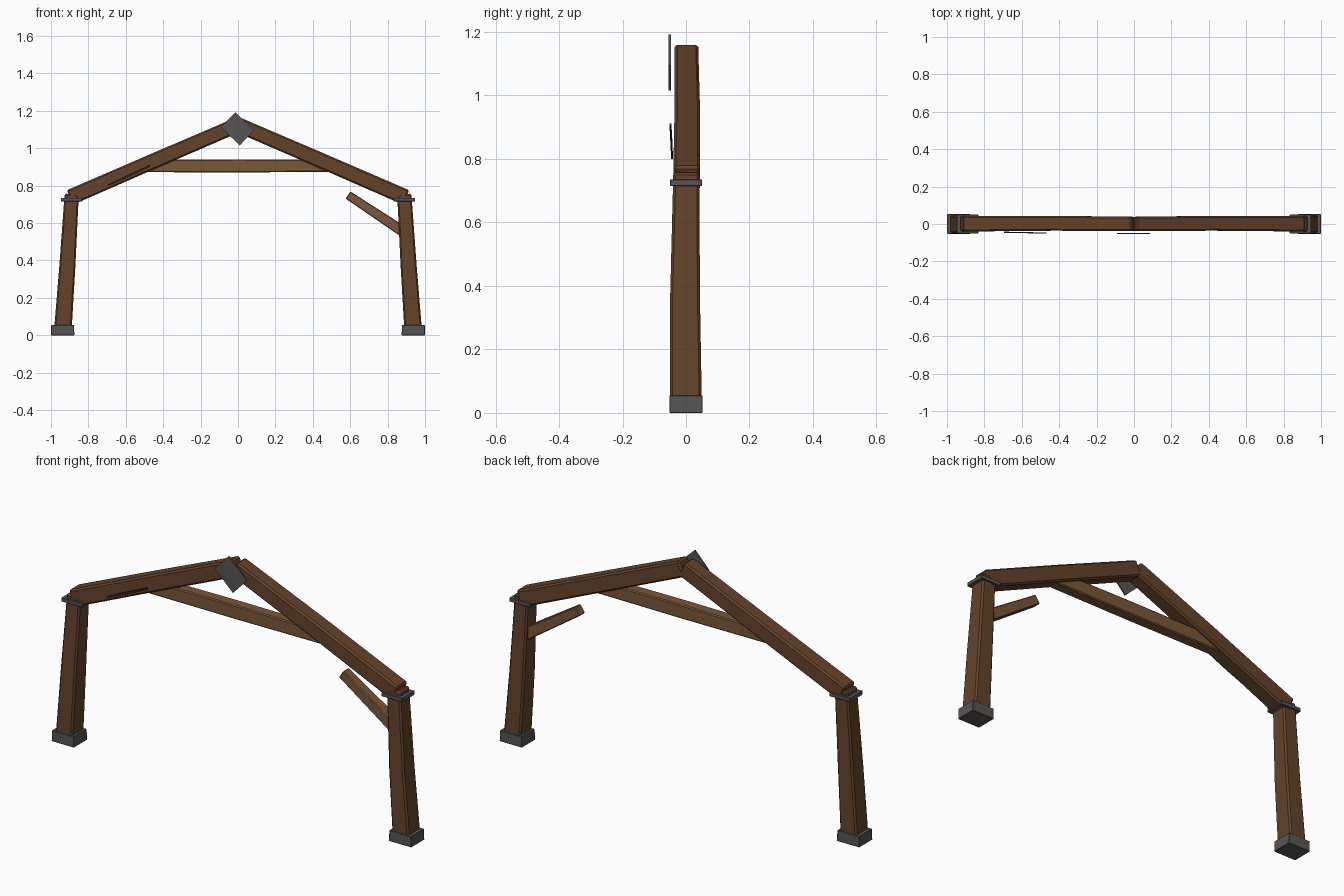
import bpy, bmesh
from mathutils import Vector

if "Cube" in bpy.data.objects:
    bpy.data.objects.remove(bpy.data.objects["Cube"])


def material(name, rgb):
    m = bpy.data.materials.new(name)
    m.diffuse_color = (*rgb, 1)
    m.use_nodes = True
    m.node_tree.nodes["Principled BSDF"].inputs["Base Color"].default_value = m.diffuse_color
    return m


WOOD = material("dark_wood", (0.125, 0.055, 0.023))
PALE = material("pale_wood", (0.19, 0.095, 0.042))
IRON = material("iron", (0.095, 0.09, 0.088))
CRACK = material("dark_strip", (0.03, 0.02, 0.016))


def beam(name, rings, mat, bevel):
    """Box beam through rings (x, y, z, width in the frame plane, depth in y)."""
    bm = bmesh.new()
    axis = (Vector(rings[-1][:3]) - Vector(rings[0][:3])).normalized()
    across = Vector((axis.z, 0, -axis.x)).normalized()
    side = Vector((0, 1, 0))
    loops = []
    for x, y, z, w, d in rings:
        c = Vector((x, y, z))
        loops.append([bm.verts.new(c + across * (a * w / 2) + side * (b * d / 2))
                      for a, b in ((-1, -1), (1, -1), (1, 1), (-1, 1))])
    bm.faces.new(loops[0])
    bm.faces.new(loops[-1])
    for lo, hi in zip(loops, loops[1:]):
        for i in range(4):
            j = (i + 1) % 4
            bm.faces.new((lo[i], lo[j], hi[j], hi[i]))
    bmesh.ops.recalc_face_normals(bm, faces=bm.faces)
    me = bpy.data.meshes.new(name)
    bm.to_mesh(me)
    bm.free()
    me.materials.append(mat)
    ob = bpy.data.objects.new(name, me)
    bpy.context.collection.objects.link(ob)
    if bevel:
        b = ob.modifiers.new("worn_edges", "BEVEL")
        b.width = bevel
        b.segments = 1
        b.limit_method = 'ANGLE'
    return ob


for s, label in ((-1, "left"), (1, "right")):
    # stone foot
    beam(label + "_foot", [(s * 0.9375, 0, 0, 0.125, 0.105),
                           (s * 0.9375, 0, 0.055, 0.122, 0.105)], IRON, 0.002)
    # leaning, tapered, slightly bowed post
    beam(label + "_post", [(s * 0.937, 0, 0.02, 0.094, 0.1),
                           (s * 0.913, -0.003, 0.36, 0.086, 0.094),
                           (s * 0.889, 0.001, 0.755, 0.076, 0.082)], WOOD, 0.008)
    # collar plate at the post head
    beam(label + "_collar", [(s * 0.89, 0, 0.715, 0.115, 0.102),
                             (s * 0.89, 0, 0.735, 0.115, 0.102)], IRON, 0.002)
    # rafter
    beam(label + "_rafter", [(s * 0.899, 0.002, 0.737, 0.084, 0.084),
                             (s * 0.45, 0.004, 0.932, 0.082, 0.08),
                             (s * -0.001, 0.001, 1.126, 0.08, 0.075)], WOOD, 0.008)

# tie beam between the rafters
beam("tie_beam", [(-0.5, 0, 0.905, 0.066, 0.056), (0, 0, 0.906, 0.07, 0.058),
                  (0.5, 0, 0.906, 0.066, 0.056)], PALE, 0.005)

# broken brace on the right post
beam("broken_brace", [(0.588, 0, 0.75, 0.046, 0.046),
                      (0.89, 0, 0.55, 0.058, 0.054)], PALE, 0.004)

# crooked ridge plate
beam("ridge_plate", [(-0.053, -0.051, 1.152, 0.112, 0.007),
                     (0.048, -0.051, 1.056, 0.112, 0.007)], IRON, 0)

# narrow strip on the left rafter
beam("rafter_strip", [(-0.695, -0.044, 0.803, 0.006, 0.006),
                      (-0.585, -0.046, 0.853, 0.012, 0.006),
                      (-0.47, -0.049, 0.907, 0.01, 0.006)], CRACK, 0)
